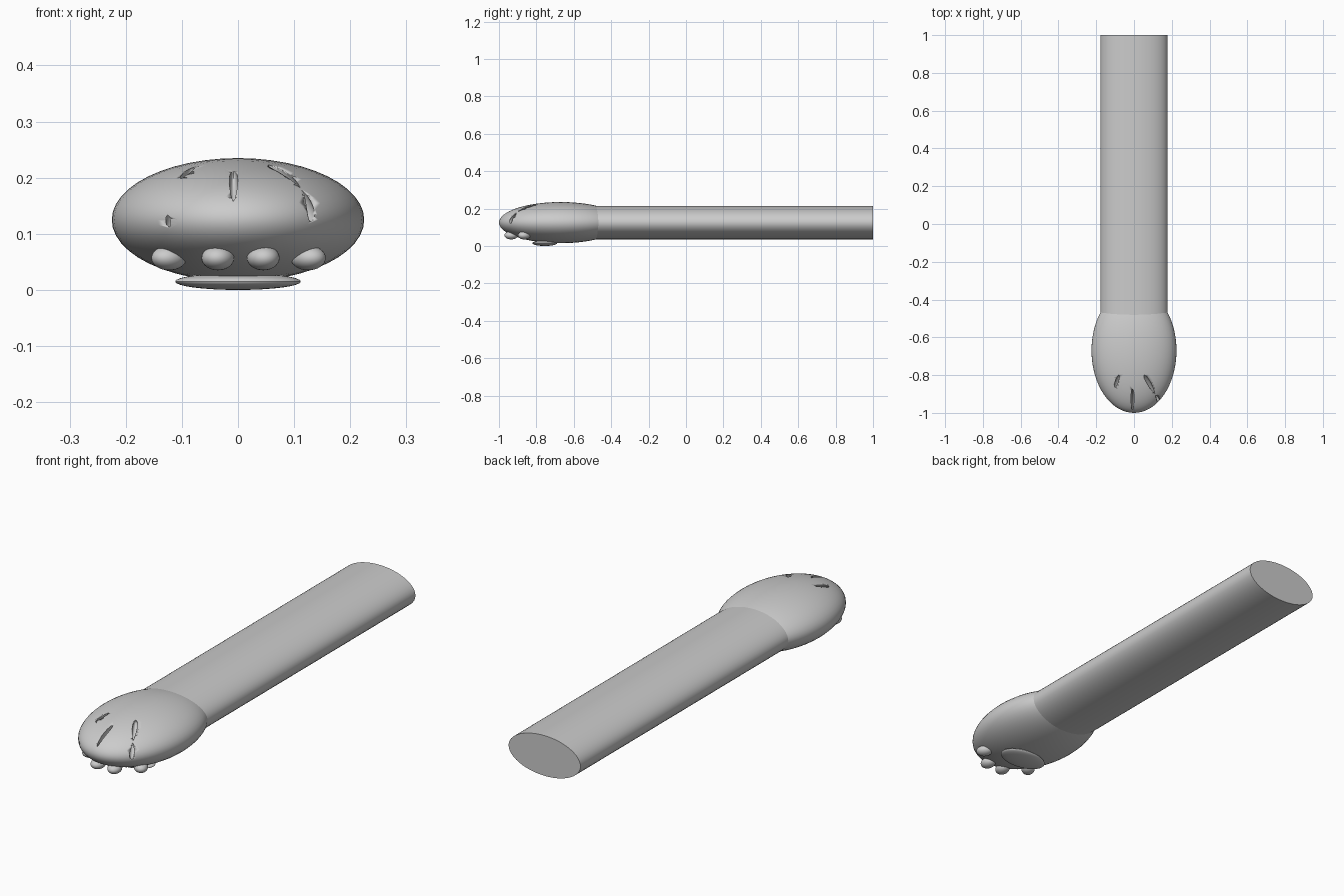
import bpy
from math import radians
from mathutils import Vector, Matrix

cube = bpy.data.objects.get("Cube")
if cube:
    bpy.data.objects.remove(cube, do_unlink=True)

grey = bpy.data.materials.new("plain grey")
grey.use_nodes = True
colour = (0.6, 0.6, 0.6, 1)
grey.diffuse_color = colour
grey.node_tree.nodes["Principled BSDF"].inputs["Base Color"].default_value = colour


def finish(name):
    ob = bpy.context.object
    ob.name = name
    ob.data.materials.append(grey)
    bpy.ops.object.shade_smooth_by_angle(angle=radians(35))
    return ob


def ellipsoid(name, centre, radii, rotation=Matrix(), segments=32, rings=16):
    bpy.ops.mesh.primitive_uv_sphere_add(segments=segments, ring_count=rings)
    ob = bpy.context.object
    ob.data.transform(Matrix.Translation(centre) @ rotation @ Matrix.Diagonal((*radii, 1)))
    return finish(name)


# Long oval arm with a flat back end
bpy.ops.mesh.primitive_cylinder_add(vertices=48, radius=1, depth=1.6)
bpy.context.object.data.transform(
    Matrix.Translation((0, 0.2, 0.125))
    @ Matrix.Diagonal((0.178, 1, 0.09, 1))
    @ Matrix.Rotation(radians(90), 4, 'X'))
finish("arm")

# Paw body, poles pointing along the arm
paw = ellipsoid("paw", (0, -0.67, 0.125), (0.225, 0.11, 0.33),
                Matrix.Rotation(radians(90), 4, 'X'), 48, 32)

# Slots between the toes: start, end, half width, depth
grooves = [
    ((-0.008, -0.875, 0.212), (-0.008, -0.985, 0.145), 0.009, 0.022),
    ((-0.08, -0.80, 0.218), (-0.125, -0.95, 0.115), 0.014, 0.022),
    ((0.055, -0.80, 0.222), (0.137, -0.95, 0.125), 0.015, 0.022),
]
for start, end, width, depth in grooves:
    a, b = Vector(start), Vector(end)
    turn = (b - a).to_track_quat('Y', 'Z').to_matrix().to_4x4()
    cutter = ellipsoid("groove_cutter", (a + b) / 2, (width, (b - a).length / 2, depth), turn)
    cutter.hide_render = True
    cut = paw.modifiers.new("groove", 'BOOLEAN')
    cut.operation = 'DIFFERENCE'
    cut.solver = 'EXACT'
    cut.object = cutter
    bpy.context.view_layer.objects.active = paw
    bpy.ops.object.modifier_apply(modifier=cut.name)
    bpy.data.objects.remove(cutter, do_unlink=True)

# Four toe pads and the flat palm pad
for name, x, y, turn in (("outer_right", -0.123, -0.865, -35), ("inner_right", -0.036, -0.935, -8),
                         ("inner_left", 0.045, -0.935, 8), ("outer_left", 0.125, -0.865, 35)):
    ellipsoid(name + "_toe_pad", (x, y, 0.057), (0.029, 0.036, 0.022),
              Matrix.Rotation(radians(turn), 4, 'Z'))
ellipsoid("palm_pad", (0, -0.755, 0.015), (0.112, 0.066, 0.015))
